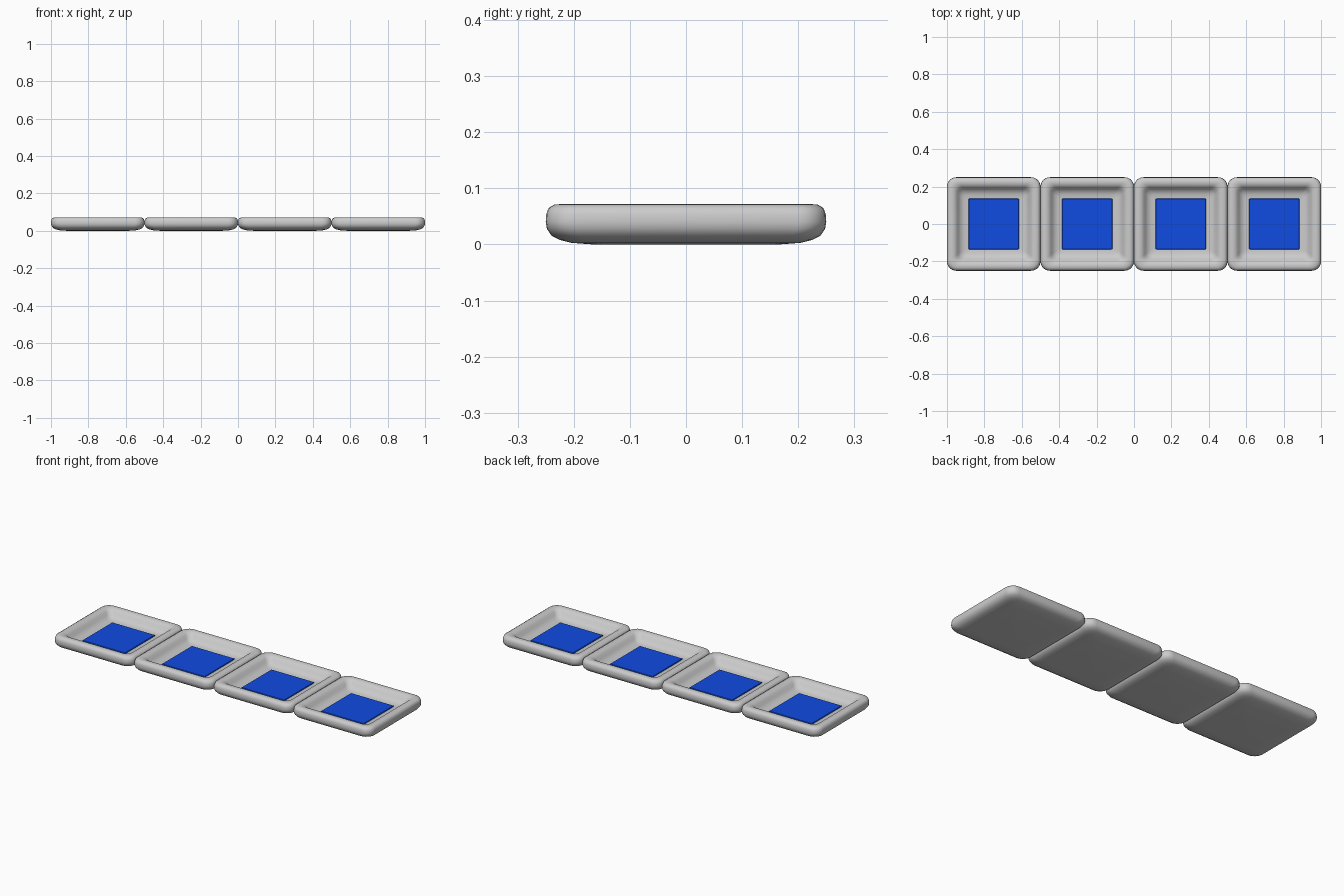
import bpy, bmesh, math

if "Cube" in bpy.data.objects:
    bpy.data.objects.remove(bpy.data.objects["Cube"])

# Tray section from underside, round the rim, to inner floor: (half size, height, corner radius)
PROFILE = [(0.165, 0.0, 0.035), (0.205, 0.003, 0.045), (0.225, 0.008, 0.05),
           (0.24, 0.016, 0.05), (0.248, 0.028, 0.05), (0.25, 0.04, 0.05),
           (0.249, 0.054, 0.05), (0.245, 0.065, 0.048), (0.235, 0.071, 0.045),
           (0.222, 0.072, 0.04), (0.208, 0.069, 0.035), (0.197, 0.06, 0.03),
           (0.187, 0.046, 0.028), (0.175, 0.034, 0.025), (0.158, 0.028, 0.02),
           (0.135, 0.026, 0.015)]
CORNER_STEPS = 6


def rounded_square(half, z, r):
    pts = []
    for q, (sx, sy) in enumerate([(1, 1), (-1, 1), (-1, -1), (1, -1)]):
        for i in range(CORNER_STEPS + 1):
            a = math.pi / 2 * (q + i / CORNER_STEPS)
            pts.append((sx * (half - r) + r * math.cos(a),
                        sy * (half - r) + r * math.sin(a), z))
    return pts


def loft(name, sections, x, smooth, mat=None):
    bm = bmesh.new()
    rings = [[bm.verts.new(p) for p in rounded_square(*s)] for s in sections]
    n = len(rings[0])
    for a, b in zip(rings, rings[1:]):
        for i in range(n):
            j = (i + 1) % n
            bm.faces.new((a[i], a[j], b[j], b[i]))
    bm.faces.new(rings[0][::-1])
    bm.faces.new(rings[-1])
    for f in bm.faces:
        f.smooth = smooth
    mesh = bpy.data.meshes.new(name)
    bm.to_mesh(mesh)
    bm.free()
    if mat:
        mesh.materials.append(mat)
    obj = bpy.data.objects.new(name, mesh)
    obj.location.x = x
    bpy.context.collection.objects.link(obj)
    return obj


blue = bpy.data.materials.new("blue")
blue.diffuse_color = (0.005, 0.07, 0.75, 1)
blue.use_nodes = True
blue.node_tree.nodes["Principled BSDF"].inputs["Base Color"].default_value = blue.diffuse_color

# Row of four trays, each with a blue panel lying in the recess
for k in range(4):
    x = -0.75 + 0.5 * k
    loft(f"tray_{k + 1}", PROFILE, x, True)
    loft(f"panel_{k + 1}", [(0.135, 0.02, 0.004), (0.135, 0.029, 0.004),
                            (0.133, 0.031, 0.003)], x, False, blue)
